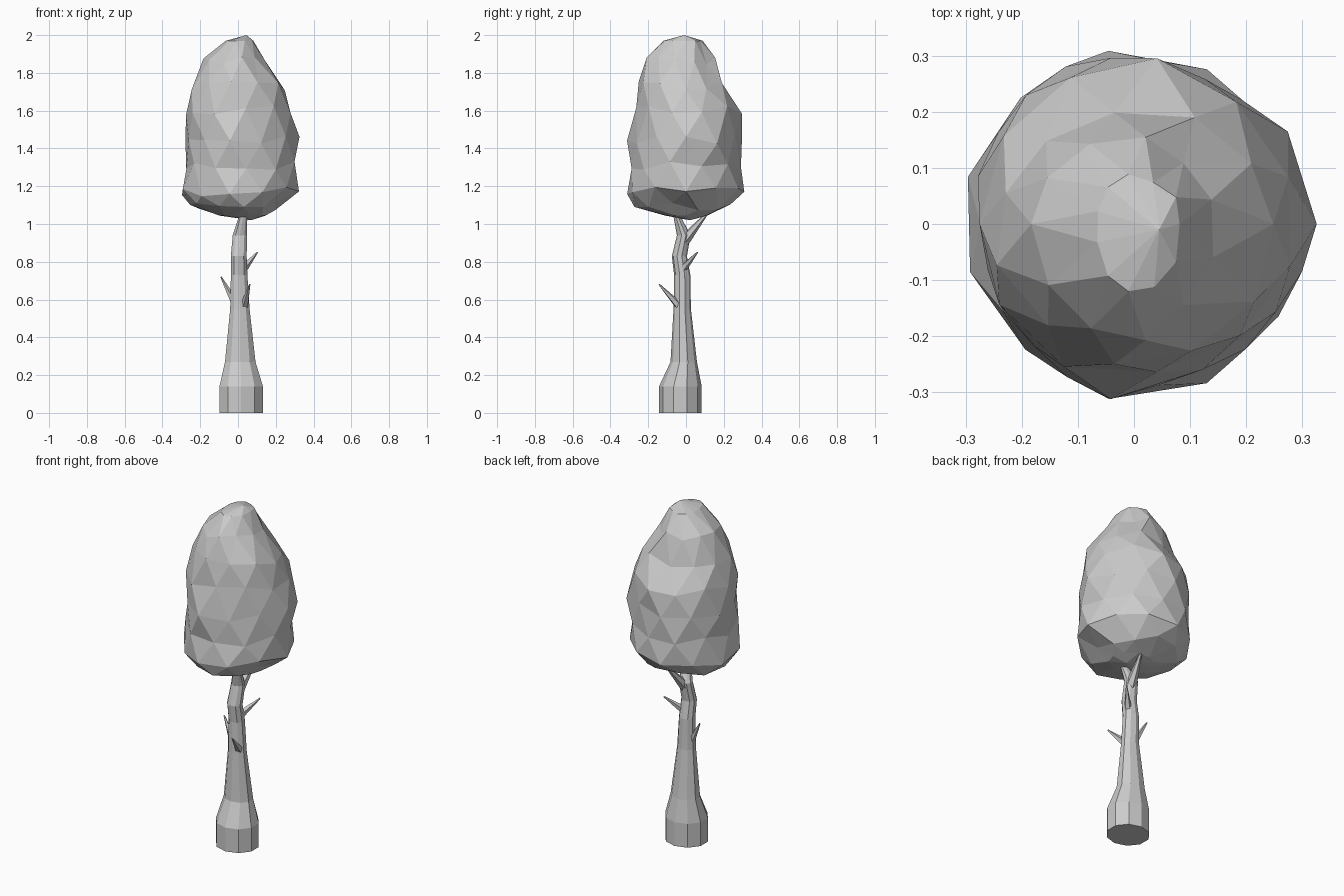
import bpy, bmesh, math, random
from mathutils import Vector

if "Cube" in bpy.data.objects:
    bpy.data.objects.remove(bpy.data.objects["Cube"])

random.seed(4)


def finish(bm, name):
    bmesh.ops.recalc_face_normals(bm, faces=bm.faces)
    mesh = bpy.data.meshes.new(name)
    bm.to_mesh(mesh)
    bm.free()
    obj = bpy.data.objects.new(name, mesh)
    bpy.context.collection.objects.link(obj)
    return obj


def ring_tube(name, stations, sides):
    """Horizontal rings (x, y, z, rx, ry) skinned into a closed tube."""
    bm = bmesh.new()
    rings = []
    for x, y, z, rx, ry in stations:
        angles = [math.tau * (i + 0.5) / sides for i in range(sides)]
        rings.append([bm.verts.new((x + rx * math.cos(a), y + ry * math.sin(a), z)) for a in angles])
    for a, b in zip(rings, rings[1:]):
        for i in range(sides):
            j = (i + 1) % sides
            bm.faces.new((a[i], a[j], b[j], b[i]))
    bm.faces.new(rings[0])
    bm.faces.new(rings[-1])
    return finish(bm, name)


def spike(name, start, end, r1, r2, sides=5):
    start, end = Vector(start), Vector(end)
    axis = end - start
    bm = bmesh.new()
    bmesh.ops.create_cone(bm, cap_ends=True, segments=sides, radius1=r1, radius2=r2, depth=axis.length)
    bm.transform(axis.to_track_quat('Z', 'Y').to_matrix().to_4x4())
    bmesh.ops.translate(bm, verts=bm.verts, vec=(start + end) / 2)
    return finish(bm, name)


# Trunk: flared foot, slender bent stem, front fork
ring_tube("trunk", [
    (0.017, -0.03, 0.00, 0.121, 0.113),
    (0.017, -0.03, 0.14, 0.121, 0.113),
    (0.012, -0.012, 0.27, 0.085, 0.070),
    (0.010, -0.020, 0.55, 0.054, 0.046),
    (0.006, -0.020, 0.73, 0.046, 0.043),
    (0.004, -0.035, 0.83, 0.044, 0.040),
    (0.010, -0.012, 0.94, 0.040, 0.036),
    (0.032, -0.058, 1.07, 0.018, 0.014),
], 10)

# Fork and twigs
spike("back_fork", (0.012, -0.02, 0.90), (0.045, 0.115, 1.06), 0.034, 0.006, 6)
spike("right_twig", (0.03, -0.015, 0.765), (0.102, 0.06, 0.85), 0.022, 0.004)
spike("left_twig", (-0.015, -0.02, 0.58), (-0.09, 0.0, 0.72), 0.022, 0.004)
spike("front_twig", (0.035, -0.04, 0.57), (0.062, -0.142, 0.68), 0.022, 0.004)

# Crown: staggered faceted rings (z, left, right, front, back)
LEVELS = [
    (1.045, -0.10, 0.15, -0.11, 0.12),
    (1.09, -0.25, 0.21, -0.27, 0.23),
    (1.17, -0.31, 0.31, -0.31, 0.30),
    (1.31, -0.285, 0.305, -0.295, 0.30),
    (1.45, -0.28, 0.31, -0.30, 0.29),
    (1.60, -0.285, 0.29, -0.265, 0.30),
    (1.73, -0.245, 0.25, -0.25, 0.20),
    (1.86, -0.18, 0.14, -0.20, 0.15),
    (1.97, -0.07, 0.085, -0.12, 0.085),
]
N = 11
bm = bmesh.new()
rings = []
for k, (z, left, right, front, back) in enumerate(LEVELS):
    ring = []
    end_ring = k in (0, len(LEVELS) - 1)
    for i in range(N):
        a = math.tau * (i + 0.5 * (k % 2)) / N
        c, s = math.cos(a), math.sin(a)
        r = 1.02 + random.uniform(-0.07, 0.035)
        dz = 0 if end_ring else random.uniform(-0.025, 0.025)
        ring.append(bm.verts.new((r * c * (right if c > 0 else -left),
                                  r * s * (back if s > 0 else -front), z + dz)))
    rings.append(ring)
for k, (a, b) in enumerate(zip(rings, rings[1:])):
    for i in range(N):
        j = (i + 1) % N
        if k % 2 == 0:
            bm.faces.new((a[i], a[j], b[i]))
            bm.faces.new((a[j], b[j], b[i]))
        else:
            bm.faces.new((a[i], a[j], b[j]))
            bm.faces.new((a[i], b[j], b[i]))
for ring, tip in ((rings[0], (0.07, 0.02, 1.02)), (rings[-1], (0.045, -0.01, 2.0))):
    t = bm.verts.new(tip)
    for i in range(N):
        bm.faces.new((ring[i], ring[(i + 1) % N], t))
finish(bm, "crown")
